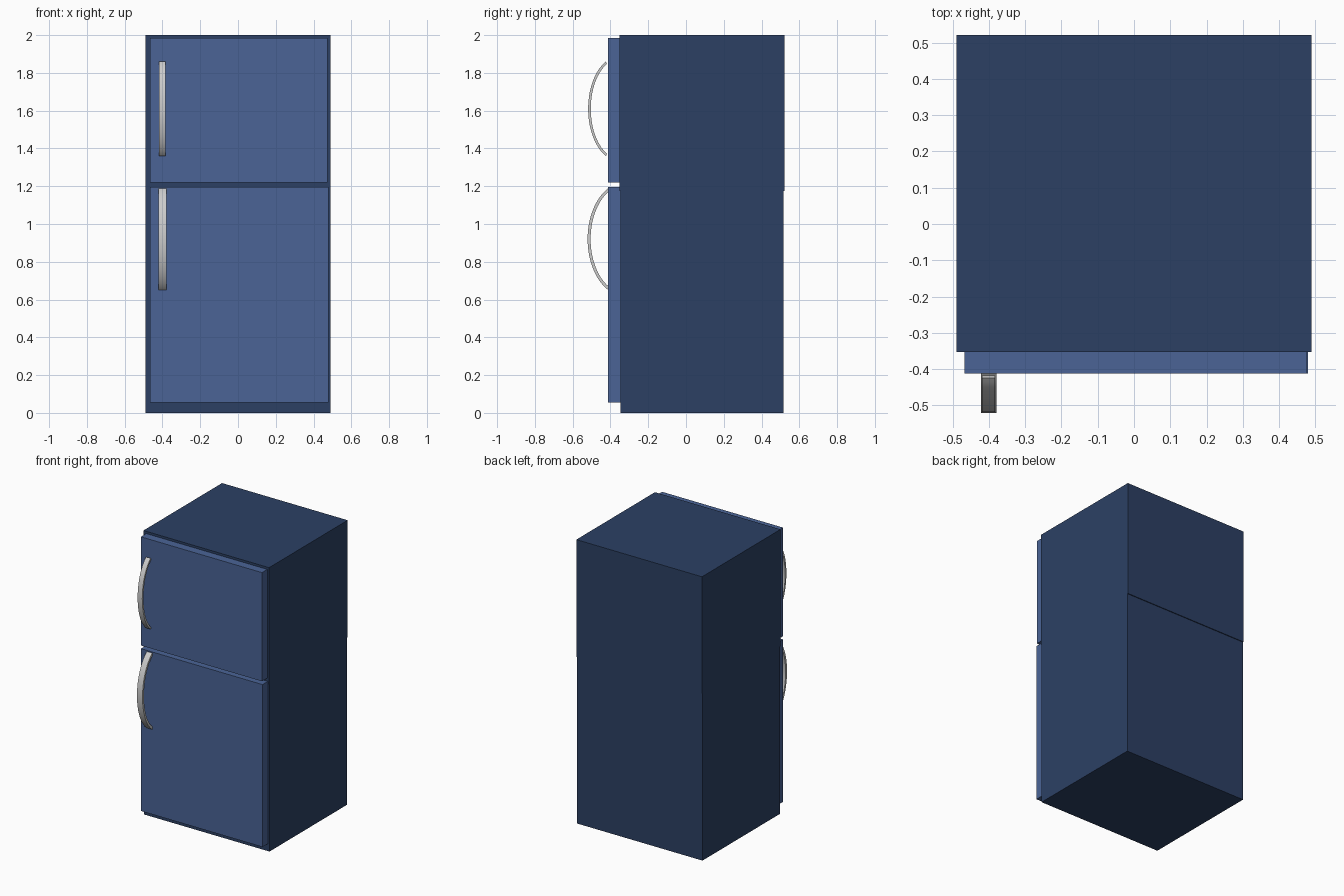
import bpy, bmesh
from math import sin, cos, radians

if "Cube" in bpy.data.objects:
    bpy.data.objects.remove(bpy.data.objects["Cube"])


def material(name, rgb):
    m = bpy.data.materials.new(name)
    m.diffuse_color = (*rgb, 1)
    m.use_nodes = True
    m.node_tree.nodes["Principled BSDF"].inputs["Base Color"].default_value = m.diffuse_color
    return m


def finish(name, bm, mat=None):
    bmesh.ops.recalc_face_normals(bm, faces=bm.faces)
    mesh = bpy.data.meshes.new(name)
    bm.to_mesh(mesh)
    bm.free()
    obj = bpy.data.objects.new(name, mesh)
    bpy.context.collection.objects.link(obj)
    if mat:
        mesh.materials.append(mat)
    return obj


def box(name, x, y, z, mat):
    bm = bmesh.new()
    bmesh.ops.create_cube(bm, size=1)
    for v in bm.verts:
        v.co = [lo + (c + 0.5) * (hi - lo) for c, (lo, hi) in zip(v.co, (x, y, z))]
    return finish(name, bm, mat)


def handle(name, x, z_mid, half_height, y_end, y_out, thick, sweep=65, steps=28):
    """Flat bar bent along part of an ellipse, bulging towards -y."""
    t_max = radians(sweep)
    b = half_height / sin(t_max)
    a = (y_end - y_out) / (1 - cos(t_max))
    centre = y_out + a
    bm = bmesh.new()
    rings = []
    for i in range(steps + 1):
        t = t_max * (2 * i / steps - 1)
        outer = (centre - a * cos(t), z_mid + b * sin(t))
        inner = (centre - (a - thick) * cos(t), z_mid + (b - thick) * sin(t))
        rings.append([bm.verts.new((px, *p)) for px, p in
                      ((x[0], outer), (x[1], outer), (x[1], inner), (x[0], inner))])
    for r, s in zip(rings, rings[1:]):
        for k in range(4):
            f = bm.faces.new((r[k], r[k - 1], s[k - 1], s[k]))
            f.smooth = True
    bm.faces.new(rings[0])
    bm.faces.new(rings[-1])
    obj = finish(name, bm)
    bpy.ops.object.select_all(action='DESELECT')
    obj.select_set(True)
    bpy.context.view_layer.objects.active = obj
    bpy.ops.object.shade_smooth_by_angle(angle=radians(30))
    return obj


dark_blue = material("cabinet_blue", (0.025, 0.051, 0.127))
blue = material("door_blue", (0.069, 0.127, 0.305))

# Cabinets: the freezer sits very slightly proud of the fridge at the back
box("fridge_cabinet", (-0.489, 0.489), (-0.348, 0.515), (0, 1.176), dark_blue)
box("freezer_cabinet", (-0.489, 0.489), (-0.353, 0.521), (1.176, 2), dark_blue)

# Doors
box("fridge_door", (-0.467, 0.479), (-0.412, -0.348), (0.054, 1.197), blue)
box("freezer_door", (-0.467, 0.475), (-0.412, -0.353), (1.219, 1.984), blue)

# Curved handles
handle("fridge_handle", (-0.422, -0.379), 0.92, 0.272, -0.408, -0.521, 0.016)
handle("freezer_handle", (-0.419, -0.383), 1.61, 0.25, -0.424, -0.518, 0.014)
